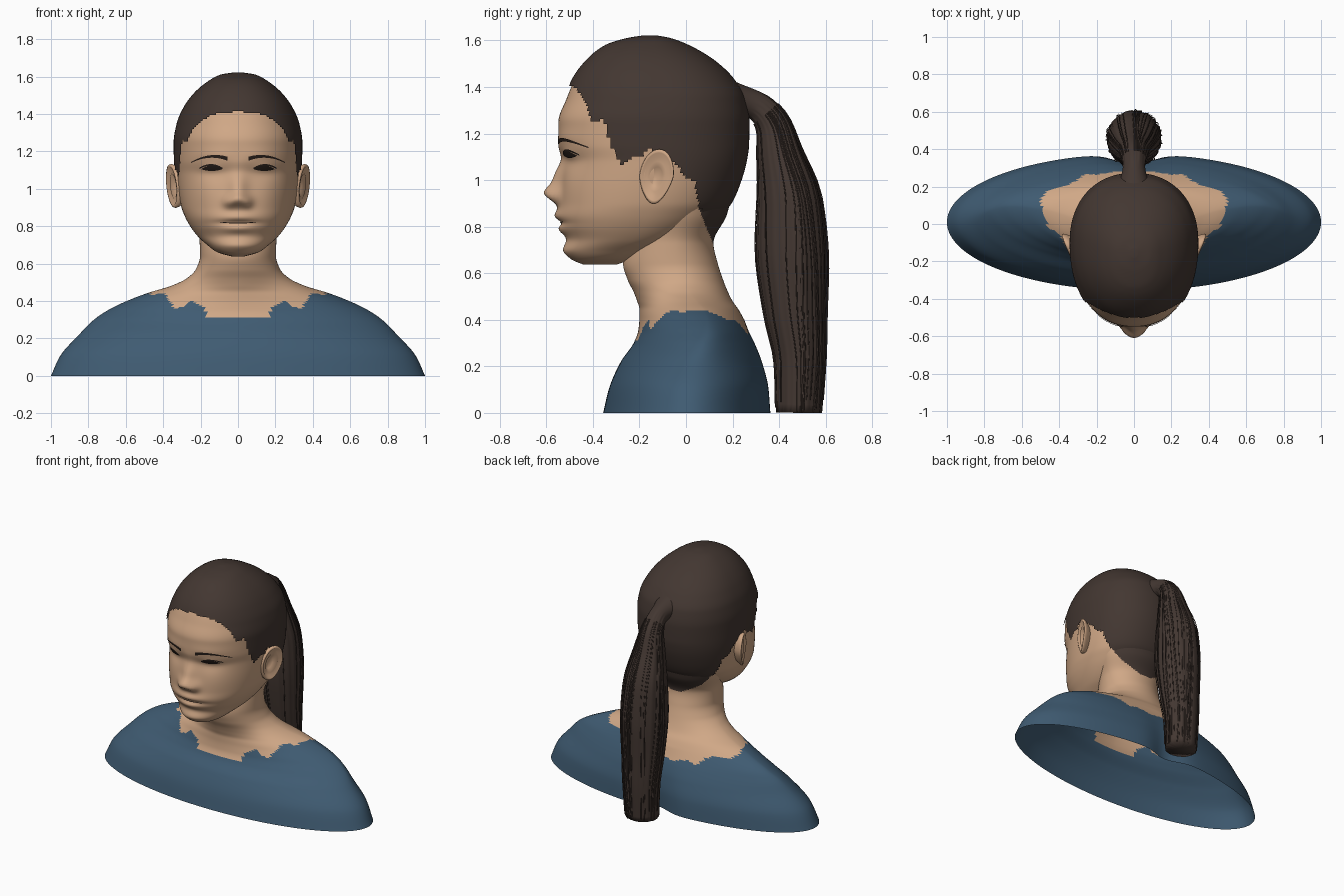
import bpy, bmesh, random
from math import sin, cos, pi, exp, copysign
from mathutils import Vector

random.seed(4)
if "Cube" in bpy.data.objects:
    bpy.data.objects.remove(bpy.data.objects["Cube"])


def material(name, *rgb):
    mat = bpy.data.materials.new(name)
    mat.use_nodes = True
    mat.diffuse_color = (*rgb, 1)
    mat.node_tree.nodes["Principled BSDF"].inputs["Base Color"].default_value = (*rgb, 1)
    return mat


skin = material("skin", .63, .39, .24)
shirt = material("blue shirt", .05, .105, .168)
hair = material("brown hair", .056, .038, .031)
dark = material("dark lashes", .02, .013, .01)


def sample(table, key):
    """Smooth monotone interpolation of table rows, looked up by first column."""
    if key <= table[0][0]:
        return table[0][1:]
    if key >= table[-1][0]:
        return table[-1][1:]
    i = max(k for k in range(len(table) - 1) if table[k][0] <= key)
    a, b = table[i], table[i + 1]
    span = b[0] - a[0]
    t = (key - a[0]) / span

    def slope(k, c):
        steps = [(table[m + 1][c] - table[m][c]) / (table[m + 1][0] - table[m][0])
                 for m in (k - 1, k) if 0 <= m < len(table) - 1]
        if len(steps) == 1:
            return steps[0]
        p, q = steps
        return 2 * p * q / (p + q) if p * q > 0 else 0

    return [a[c] * (1 + 2 * t) * (1 - t) ** 2 + slope(i, c) * span * t * (1 - t) ** 2
            + b[c] * t * t * (3 - 2 * t) + slope(i + 1, c) * span * t * t * (t - 1)
            for c in range(1, len(a))]


def loft(name, rows, mats, pick=lambda c: 0, closed=True):
    """Skin a list of point rows; pick(centre) gives material index or None to skip."""
    bm = bmesh.new()
    grid = [[bm.verts.new(p) for p in row] for row in rows]
    n = len(rows[0])
    for low, high in zip(grid, grid[1:]):
        for j in range(n if closed else n - 1):
            quad = [low[j], low[(j + 1) % n], high[(j + 1) % n], high[j]]
            index = pick(sum((v.co for v in quad), Vector()) / 4)
            if index is not None:
                face = bm.faces.new(quad)
                face.material_index = index
                face.smooth = True
    bmesh.ops.remove_doubles(bm, verts=bm.verts, dist=.0001)
    bmesh.ops.delete(bm, geom=[v for v in bm.verts if not v.link_faces], context='VERTS')
    bmesh.ops.recalc_face_normals(bm, faces=bm.faces)
    mesh = bpy.data.meshes.new(name)
    bm.to_mesh(mesh)
    bm.free()
    for mat in mats:
        mesh.materials.append(mat)
    obj = bpy.data.objects.new(name, mesh)
    bpy.context.collection.objects.link(obj)
    return obj


def power(value, n):
    return copysign(abs(value) ** (2 / n), value)


def zigzag(phase):
    return abs(phase % 2 - 1) * 2 - 1


# Shoulders and neck: height, half width, front, back, widest point, squareness
BODY = [(0, 1, -.356, .375, .5, 2), (.107, .95, -.33, .366, .5, 2), (.22, .85, -.28, .338, .52, 1.9),
        (.3, .77, -.225, .305, .56, 1.8), (.354, .69, -.205, .275, .62, 1.75),
        (.41, .57, -.2, .245, .65, 1.7), (.445, .475, -.2, .225, .65, 1.7),
        (.48, .36, -.21, .2, .62, 1.75), (.52, .275, -.225, .18, .58, 1.9),
        (.57, .225, -.25, .16, .55, 2), (.64, .203, -.27, .137, .55, 2),
        (.73, .206, -.25, .118, .55, 2), (.85, .245, -.21, .175, .5, 2), (1, .285, -.2, .21, .5, 2)]
# Ragged neckline: height by sideways distance, in front and behind
FRONT_EDGE = [(.16, .312), (.18, .362), (.25, .4), (.325, .358), (.4, .438), (.5, .43)]
BACK_EDGE = [(.1, .335), (.25, .345), (.32, .385), (.42, .4), (.5, .42)]
# Hairline: height by depth
HAIRLINE = [(-.5, 1.41), (-.45, 1.37), (-.4, 1.27), (-.35, 1.23), (-.33, 1.16), (-.26, 1.075),
            (-.17, 1.12), (-.06, 1.07), (.035, .985), (.06, .87), (.115, .73)]


def body_ring(z, count=160):
    w, front, back, f, n = sample(BODY, z)
    cy = front + (back - front) * f
    ring = []
    for j in range(count):
        a = 2 * pi * j / count
        x, s = w * power(cos(a), n), power(sin(a), n)
        y = cy + s * (back - cy if s > 0 else cy - front)
        if s > 0:  # hollow along the spine
            y -= .06 * exp(-(x / .13) ** 2) * max(0, 1 - z / .4)
        ring.append((x, y, z))
    return ring


def body_colour(c):
    if c.z > sample(HAIRLINE, c.y)[0]:
        return 2
    side = abs(c.x)
    edge = sample(FRONT_EDGE, side)[0] if c.y < .03 else sample(BACK_EDGE, side)[0] + .012 * zigzag(side * 11)
    return 1 if c.z < edge or side > .5 - .3 * abs(c.y - .12) else 0


loft("bust", [body_ring(i / 125) for i in range(126)], [skin, shirt, hair], body_colour)

# Head: height, half width, front, back
HEAD = [(.637, .03, -.44, -.3), (.66, .11, -.49, -.23), (.7, .165, -.52, -.12), (.74, .21, -.512, -.02),
        (.8, .256, -.538, .08), (.85, .283, -.55, .14), (.9, .302, -.542, .185), (1, .32, -.532, .228),
        (1.08, .328, -.527, .25), (1.15, .332, -.547, .26), (1.25, .333, -.548, .262),
        (1.35, .316, -.513, .245), (1.43, .28, -.478, .195), (1.5, .227, -.425, .12),
        (1.57, .14, -.335, .0), (1.6, .08, -.24, -.08), (1.611, .01, -.17, -.14)]
# Facial forms: sideways position, height, spread sideways, spread in height, depth
FORMS = [(0, 1.0, .035, .055, .038), (0, .942, .04, .026, .05), (.05, .925, .02, .02, .022),
         (.135, 1.105, .055, .035, -.018), (.14, 1.112, .045, .02, .018), (.14, 1.175, .08, .025, .006),
         (.17, .97, .07, .06, .01), (0, .848, .06, .015, .014), (0, .785, .055, .015, .014),
         (0, .817, .08, .009, -.012), (0, .7, .05, .03, .008)]
SQUARE = 2.2


def relief(x, z):
    return sum(d * exp(-((abs(x) - px) / sx) ** 2 / 2 - ((z - pz) / sz) ** 2 / 2)
               for px, pz, sx, sz, d in FORMS)


def head_shape(z, puff=0):
    w, front, back = sample(HEAD, z)
    front, back = front - puff, back + puff
    return w + puff, front, back, front + (back - front) * .55


def head_ring(z, puff=0, count=160):
    w, front, back, cy = head_shape(z, puff)
    ring = []
    for j in range(count):
        a = 2 * pi * j / count
        x, s = w * power(cos(a), SQUARE), power(sin(a), SQUARE)
        y = cy + s * (back - cy) if s > 0 else cy + s * (cy - front) - relief(x, z) * min(1, -3 * s)
        ring.append((x, y, z + puff * min(1, max(0, (z - 1.3) * 4))))
    return ring


def head_rows(puff=0, steps=130):
    low, high = HEAD[0][0], HEAD[-1][0]
    rows = [head_ring(low + (high - low) * (1 - cos(pi * i / steps)) / 2, puff) for i in range(steps + 1)]
    ends = [sum((Vector(p) for p in row), Vector()) / len(row) for row in (rows[0], rows[-1])]
    return [[ends[0]] * len(rows[0])] + rows + [[ends[1]] * len(rows[0])]


loft("head", head_rows(), [skin])


# Hair cap: the head shape puffed out and cut along the hairline
def hair_mask(c):
    ragged = .018 * zigzag(c.y * 23 + c.z * 5) if c.y > -.46 else .005 * zigzag(c.x * 17)
    return 0 if c.z > sample(HAIRLINE, c.y)[0] + ragged else None


loft("hair_cap", head_rows(.011), [hair], hair_mask)


# Painted face details, laid closely over the face
def face_plate(name, centres, mat, mirrored=True):
    rows = []
    for side in (-1, 0, 1):
        row = []
        for x, z, h in centres:
            z += side * h
            w, front, back, cy = head_shape(z)
            y = cy - (cy - front) * (1 - (abs(x) / w) ** SQUARE) ** (1 / SQUARE)
            row.append((x, y - relief(x, z) - .005, z))
        rows.append(row)
    obj = loft(name, rows, [mat], closed=False)
    if mirrored:
        obj.modifiers.new("mirror", 'MIRROR')


span = [i / 8 - 1 for i in range(17)]
face_plate("eyes", [(.14 + .054 * t, 1.11 - .005 * t * t, .001 + .014 * (1 - t * t)) for t in span], dark)
face_plate("upper_lashes", [(.145 + .062 * t, 1.128 - .02 * t * t, .004) for t in span], dark)
face_plate("eyebrows", [(.153 + .098 * t, 1.172 - .01 * t - .022 * t * t, .0065 - .004 * t) for t in span], dark)
face_plate("mouth_line", [(.095 * t, .817 + .004 * t * t, .001 + .002 * (1 - t * t)) for t in span], dark, False)

# Ears: a dished shell with a raised rim, flared toward the back
EAR = [(0, -.016), (.35, -.014), (.55, .006), (.72, -.002), (.87, .015), (.97, .013),
       (1, .003), (.93, -.015), (.75, -.045), (.6, -.07)]
ear_rows = []
for r, lift in EAR:
    ring = []
    for j in range(36):
        c, s = r * cos(pi * j / 18), r * sin(pi * j / 18)
        ring.append((.341 + .03 * c + .012 * s + lift, -.127 + .074 * c * (1 + .28 * min(s, 0)) + .012 * s,
                     1.015 + .118 * s))
    ear_rows.append(ring)
loft("ears", ear_rows, [skin]).modifiers.new("mirror", 'MIRROR')

# Ponytail: step, centre y, centre z, half depth, half width
TAIL = [(0, .17, 1.35, .085, .1), (1, .3, 1.32, .062, .06), (2, .375, 1.235, .075, .075),
        (3, .405, 1.1, .1, .105), (4, .445, .9, .138, .14), (5, .455, .68, .152, .148),
        (6, .47, .44, .134, .135), (7, .49, .22, .109, .12), (8, .485, 0, .098, .11)]


def tail_point(t, a, scale=1):
    y, z, depth, width = sample(TAIL, t)
    before, after = sample(TAIL, t - .05), sample(TAIL, t + .05)
    along = Vector((0, after[0] - before[0], after[1] - before[1])).normalized()
    out = depth * scale * cos(a)
    return (width * scale * sin(a), y - along.z * out, max(0, z + along.y * out))


lumps = [random.uniform(.965, 1.01) for _ in range(80)]
tail_rows = [[tail_point(i / 6, pi * j / 40, lumps[j] if i > 6 else 1) for j in range(80)] for i in range(49)]
tail_rows.append([(0, TAIL[-1][1], 0)] * 80)
loft("ponytail", tail_rows, [hair])

# Loose strands around the ponytail
strands = bpy.data.curves.new("ponytail_strands", 'CURVE')
strands.dimensions = '3D'
strands.bevel_depth = .0025
strands.bevel_resolution = 0
strands.materials.append(hair)
for _ in range(45):
    a, scale, end = random.uniform(0, 2 * pi), random.uniform(.99, 1.04), random.uniform(7.7, 8)
    spline = strands.splines.new('POLY')
    spline.points.add(23)
    for k, point in enumerate(spline.points):
        t = 1.5 + (end - 1.5) * k / 23
        point.co = (*tail_point(t, a + .06 * sin(t + a * 5), scale), 1)
bpy.context.collection.objects.link(bpy.data.objects.new("ponytail_strands", strands))
